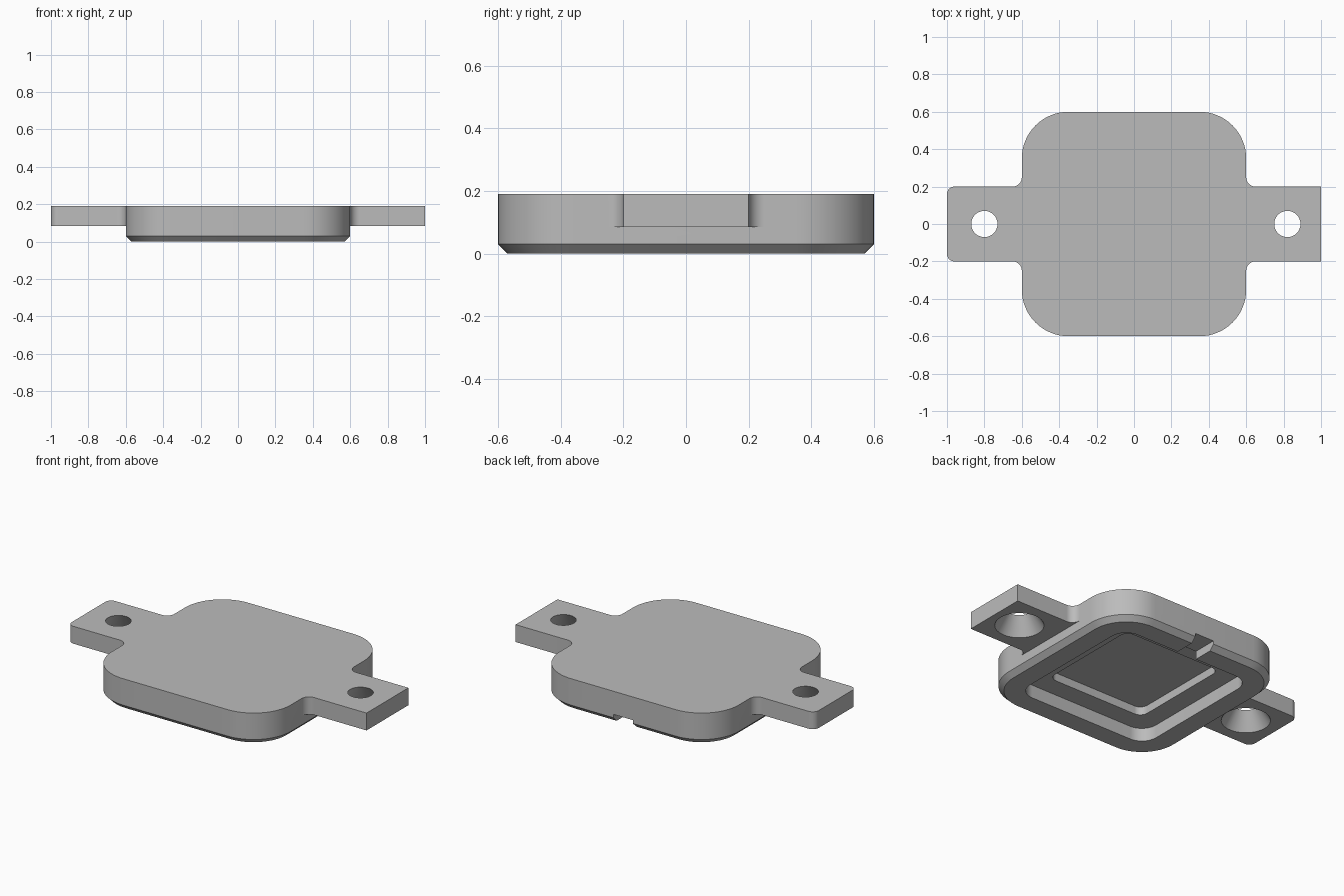
import bpy
import bmesh
from math import cos, sin, pi
from mathutils import Vector

cube = bpy.data.objects.get("Cube")
if cube:
    bpy.data.objects.remove(cube, do_unlink=True)

grey = bpy.data.materials.new("light grey")
grey.use_nodes = True
COLOUR = (0.5, 0.5, 0.5, 1)
grey.diffuse_color = COLOUR
grey.node_tree.nodes["Principled BSDF"].inputs["Base Color"].default_value = COLOUR


def rounded(corners, steps=16):
    """Outline from square corners (x, y, radius), each replaced by an arc."""
    outline = []
    for i, (x, y, r) in enumerate(corners):
        p = Vector((x, y))
        if r == 0:
            outline.append(p)
            continue
        u = (Vector(corners[i - 1][:2]) - p).normalized()
        v = (Vector(corners[(i + 1) % len(corners)][:2]) - p).normalized()
        centre = p + r * (u + v)
        for k in range(steps + 1):
            t = k / steps * pi / 2
            outline.append(centre - r * (cos(t) * v + sin(t) * u))
    return outline


def square(half, r):
    return rounded([(half, -half, r), (half, half, r), (-half, half, r), (-half, -half, r)])


def circle(x, r, steps=64):
    return [Vector((x + r * cos(2 * pi * k / steps), r * sin(2 * pi * k / steps)))
            for k in range(steps)]


def loft(name, sections):
    """Solid through counterclockwise outlines given as (z, outline)."""
    bm = bmesh.new()
    rings = [[bm.verts.new((p.x, p.y, z)) for p in outline] for z, outline in sections]
    n = len(rings[0])
    for low, high in zip(rings, rings[1:]):
        for k in range(n):
            j = (k + 1) % n
            bm.faces.new((low[k], low[j], high[j], high[k]))
    bm.faces.new(rings[0][::-1])
    bm.faces.new(rings[-1])
    bmesh.ops.recalc_face_normals(bm, faces=bm.faces)
    mesh = bpy.data.meshes.new(name)
    bm.to_mesh(mesh)
    bm.free()
    mesh.materials.append(grey)
    obj = bpy.data.objects.new(name, mesh)
    bpy.context.collection.objects.link(obj)
    return obj


def combine(target, other, operation):
    other.hide_render = True
    mod = target.modifiers.new(other.name, 'BOOLEAN')
    mod.operation = operation
    mod.solver = 'EXACT'
    mod.object = other
    bpy.context.view_layer.objects.active = target
    bpy.ops.object.modifier_apply(modifier=mod.name)
    bpy.data.objects.remove(other, do_unlink=True)


TOP, TAB_Z, HALF, TAB_Y = 0.19, 0.085, 0.6, 0.2

# Upper plate with a mounting tab on each side; one tab has rounded ends
plate = rounded([
    (1, -TAB_Y, 0), (1, TAB_Y, 0),
    (HALF, TAB_Y, 0.05), (HALF, HALF, 0.25), (-HALF, HALF, 0.25), (-HALF, TAB_Y, 0.05),
    (-1, TAB_Y, 0.04), (-1, -TAB_Y, 0.04),
    (-HALF, -TAB_Y, 0.05), (-HALF, -HALF, 0.25), (HALF, -HALF, 0.25), (HALF, -TAB_Y, 0.05)])
housing = loft("housing", [(TAB_Z, plate), (TOP, plate)])

# Lower body with chamfered bottom edge
body = loft("lower_body", [(0, square(HALF - 0.03, 0.22)), (0.03, square(HALF, 0.25)),
                           (TAB_Z, square(HALF, 0.25))])
combine(housing, body, 'UNION')

# Stepped recess in the underside
for name, half, r, depth in (("outer_recess", 0.45, 0.1, 0.08), ("inner_recess", 0.33, 0.05, 0.13)):
    shape = square(half, r)
    combine(housing, loft(name, [(-0.1, shape), (depth, shape)]), 'DIFFERENCE')

# Cable channel through the back rim
channel = [Vector(p) for p in ((0.065, 0.4), (0.065, 0.7), (-0.065, 0.7), (-0.065, 0.4))]
combine(housing, loft("cable_channel", [(-0.1, channel), (0.05, channel)]), 'DIFFERENCE')

# Screw holes, tapering from a wide mouth below
slope = (0.135 - 0.07) / (TOP - TAB_Z)
for name, x in (("right_screw_hole", -0.8), ("left_screw_hole", 0.82)):
    over = 0.02
    hole = loft(name, [(TAB_Z - over, circle(x, 0.135 + slope * over)),
                       (TOP + over, circle(x, 0.07 - slope * over))])
    combine(housing, hole, 'DIFFERENCE')

# Smooth curves, sharp edges
for obj in bpy.context.selected_objects:
    obj.select_set(False)
housing.select_set(True)
bpy.context.view_layer.objects.active = housing
bpy.ops.object.shade_smooth_by_angle(angle=pi / 6)
